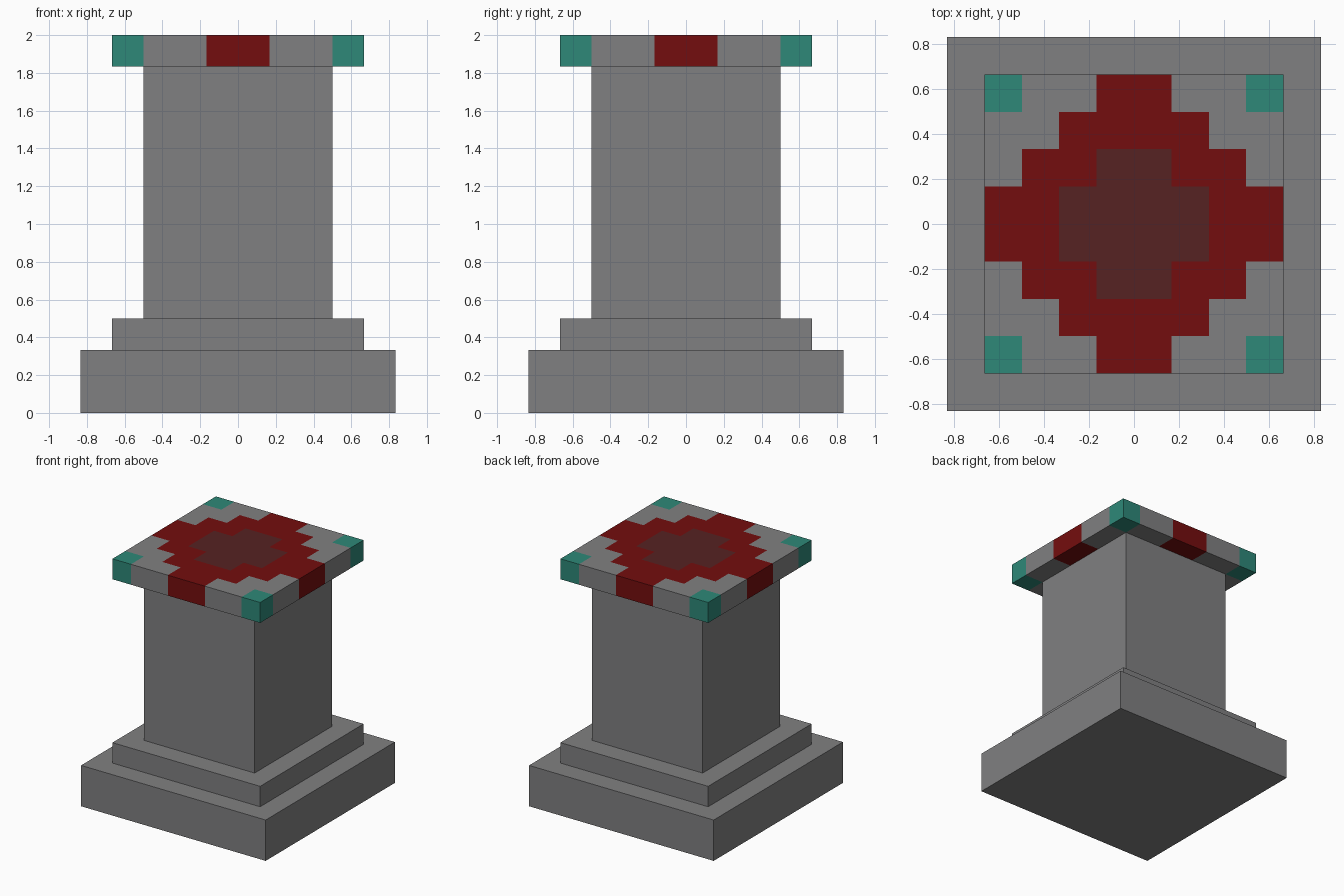
import bpy, bmesh

if "Cube" in bpy.data.objects:
    bpy.data.objects.remove(bpy.data.objects["Cube"])

U = 1 / 6  # layout module


def material(name, rgb):
    m = bpy.data.materials.new(name)
    lin = [(c / 255 / 12.92) if c < 11 else ((c / 255 + 0.055) / 1.055) ** 2.4 for c in rgb]
    m.diffuse_color = (*lin, 1)
    m.use_nodes = True
    m.node_tree.nodes["Principled BSDF"].inputs["Base Color"].default_value = m.diffuse_color
    return m


stone = material("grey stone", (128, 128, 129))
red = material("deep red", (116, 13, 14))
maroon = material("dark maroon", (86, 34, 34))
teal = material("teal", (46, 136, 120))


def block(name, half, z0, z1, mats, cuts=0):
    """Square block, optionally sliced into module-wide strips along x and y."""
    bm = bmesh.new()
    bmesh.ops.create_cube(bm, size=1)
    for v in bm.verts:
        v.co = (v.co.x * 2 * half, v.co.y * 2 * half, z0 + (v.co.z + 0.5) * (z1 - z0))
    for k in range(-cuts, cuts + 1):
        for axis in (0, 1):
            co, no = [0, 0, 0], [0, 0, 0]
            co[axis], no[axis] = k * U, 1
            bmesh.ops.bisect_plane(bm, geom=bm.verts[:] + bm.edges[:] + bm.faces[:],
                                   plane_co=co, plane_no=no)
    me = bpy.data.meshes.new(name)
    bm.to_mesh(me)
    bm.free()
    for m in mats:
        me.materials.append(m)
    ob = bpy.data.objects.new(name, me)
    bpy.context.collection.objects.link(ob)
    return ob


# Plinth, step and shaft
block("plinth", 5 * U, 0, 2 * U, [stone])
block("step", 4 * U, 2 * U, 3 * U, [stone])
block("shaft", 3 * U, 3 * U, 11 * U, [stone])

# Cap slab with a stepped diamond inlay and coloured corners
cap = block("cap", 4 * U, 11 * U, 12 * U, [stone, red, maroon, teal], cuts=3)
for f in cap.data.polygons:
    i = min(3, int(abs(f.center.x) / U))
    j = min(3, int(abs(f.center.y) / U))
    if i + j <= 1:
        f.material_index = 2
    elif i + j <= 3:
        f.material_index = 1
    elif i + j == 6:
        f.material_index = 3
